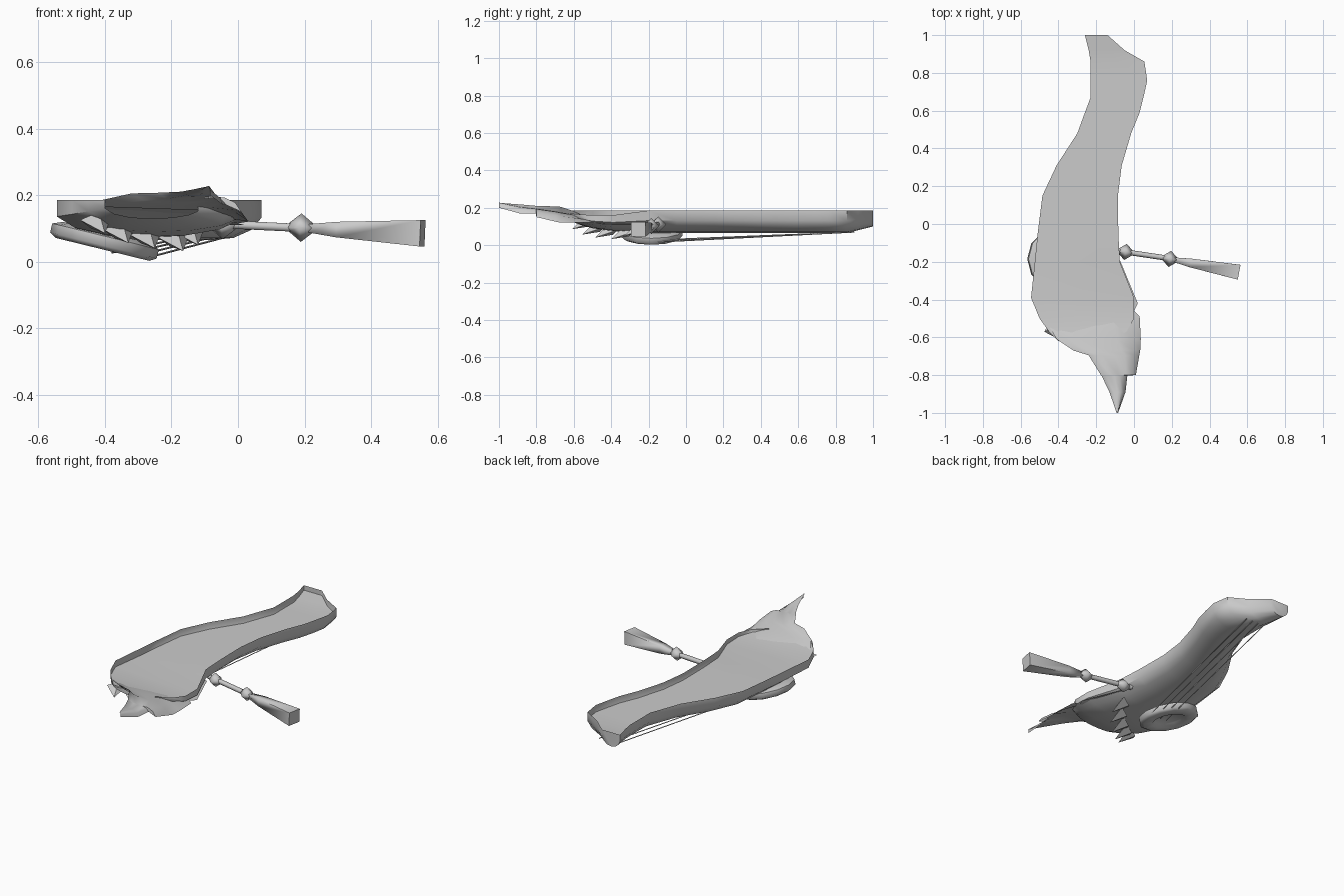
import bpy, bmesh, math
from mathutils import Vector, Matrix

if "Cube" in bpy.data.objects:
    bpy.data.objects.remove(bpy.data.objects["Cube"])


def make(name, bm, smooth=None):
    bmesh.ops.remove_doubles(bm, verts=bm.verts, dist=1e-5)
    bmesh.ops.recalc_face_normals(bm, faces=bm.faces)
    me = bpy.data.meshes.new(name)
    bm.to_mesh(me)
    bm.free()
    ob = bpy.data.objects.new(name, me)
    bpy.context.collection.objects.link(ob)
    if smooth:
        bpy.ops.object.select_all(action='DESELECT')
        ob.select_set(True)
        bpy.context.view_layer.objects.active = ob
        bpy.ops.object.shade_smooth_by_angle(angle=math.radians(smooth))
    return ob


def rod(name, p0, p1, rings, sides, turn=0.0, smooth=None):
    """Loft of regular polygons between two points; rings = (fraction, radius)."""
    p0, p1 = Vector(p0), Vector(p1)
    d = (p1 - p0).normalized()
    side = d.cross(Vector((0, 0, 1))).normalized()
    up = side.cross(d)
    bm = bmesh.new()
    loops = []
    for t, r in rings:
        c = p0.lerp(p1, t)
        angs = [turn + 2 * math.pi * i / sides for i in range(sides)]
        loops.append([bm.verts.new(c + r * (math.cos(a) * side + math.sin(a) * up)) for a in angs])
    for a, b in zip(loops, loops[1:]):
        for i in range(sides):
            j = (i + 1) % sides
            bm.faces.new((a[i], a[j], b[j], b[i]))
    bm.faces.new(loops[0])
    bm.faces.new(loops[-1])
    return make(name, bm, smooth)


def sheet(name, stations, profile, close_first=False):
    """Curved sheet; station = y, left x, right x, left z, right z, middle z."""
    bm = bmesh.new()
    rows = []
    for y, xl, xr, zl, zr, zm in stations:
        row = []
        for t, s in profile:
            z = zl + (zr - zl) * t
            row.append(bm.verts.new((xl + (xr - xl) * t, y, z + (zm - z) * s)))
        rows.append(row)
    for a, b in zip(rows, rows[1:]):
        for i in range(len(profile) - 1):
            bm.faces.new((a[i], a[i + 1], b[i + 1], b[i]))
    if close_first:
        bm.faces.new(rows[0])
    return make(name, bm, 50)


# Hull-shaped body: level rim, upright sides, rounded bottom
R, F = .185, .065
hull = [
    (1.0, -.26, -.14, R, R, .10),
    (.92, -.24, -.05, R, R, .08),
    (.86, -.23, .055, R, R, F),
    (.76, -.23, .07, R, R, F),
    (.67, -.23, .05, R, R, F),
    (.59, -.26, .03, R, R, F),
    (.48, -.30, -.015, R, R, F),
    (.31, -.41, -.065, R, R, F),
    (.15, -.485, -.085, R, R, F),
    (-.05, -.51, -.083, R, R, F),
    (-.20, -.525, -.075, R, R, F),
    (-.39, -.545, .0, R, .16, .075),
    (-.50, -.50, .0, R, .16, .09),
    (-.57, -.45, -.04, R, .165, .11),
    (-.62, -.40, -.12, R, .17, .13),
]
sheet("body_hull", hull,
      [(0, 0), (0, .45), (.1, .75), (.28, .95), (.5, 1), (.72, .95), (.9, .75), (1, .45), (1, 0)],
      close_first=True)
# Shallow deck just below the rim
sheet("body_deck", hull, [(0, .35), (.5, .35), (1, .35)])

# Ragged crest reaching forward from the hull
arch = [(0, 0), (.1, .55), (.28, .93), (.5, 1), (.72, .93), (.9, .55), (1, 0)]
sheet("front_crest", [
    (-.19, -.12, -.075, .12, .11, .115),
    (-.42, -.30, .02, .11, .11, .12),
    (-.46, -.40, .0, .12, .115, .125),
    (-.49, -.48, .03, .13, .12, .135),
    (-.61, -.41, .036, .185, .12, .165),
    (-.67, -.32, .033, .205, .12, .175),
    (-.695, -.24, .028, .207, .125, .18),
    (-.80, -.175, .01, .21, .15, .195),
    (-.802, -.172, -.035, .21, .17, .195),
    (-.89, -.13, -.045, .218, .17, .205),
    (-1.0, -.092, -.084, .226, .2, .228),
], arch)

# Tilted disc under the body with a recessed centre
bm = bmesh.new()
sides = 12
outline = [(.0, .022), (.135, .028), (.165, .016), (.165, -.012), (.145, -.024),
           (.095, -.024), (.08, -.008), (.0, -.008)]
loops = [[bm.verts.new((r * math.cos(2 * math.pi * i / sides),
                        r * math.sin(2 * math.pi * i / sides), z))
          for i in range(sides)] for r, z in outline]
for a, b in zip(loops[1:], loops[2:]):
    for i in range(sides):
        j = (i + 1) % sides
        bm.faces.new((a[i], a[j], b[j], b[i]))
bm.faces.new(loops[1])
bm.transform(Matrix.Translation((-.402, -.185, .06)) @ Matrix.Rotation(.24, 4, 'Y'))
make("disc", bm, 60)

# Strings from disc to the far end
for i in range(4):
    t = i / 3
    rod(f"string_{i}", (-.38 + .12 * t, -.18, .027 - .012 * t),
        (-.17 + .12 * t, .9, .07), [(0, .003), (1, .003)], 4)

# Row of teeth below the crest
tips = [(-.40, -.61, .085), (-.33, -.556, .056), (-.25, -.487, .04),
        (-.165, -.40, .032), (-.12, -.33, .05)]
for i, tip in enumerate(tips):
    tip = Vector(tip)
    base = tip + Vector((-.03, .08, .04))
    along = Vector((.045, .04, .0))
    lift = Vector((.012, -.015, .025))
    bm = bmesh.new()
    ring = [bm.verts.new(base + o) for o in (along, lift, -along, -lift)]
    bm.faces.new(ring)
    point = bm.verts.new(tip)
    for k in range(4):
        bm.faces.new((ring[k], ring[(k + 1) % 4], point))
    make(f"tooth_{i}", bm)

# Crank handle: joints, thin rod and flared square grip
rod("crank_rod", (-.10, -.14, .115), (.17, -.18, .102), [(0, .014), (1, .014)], 6, smooth=70)
for name, c in (("inner_joint", (-.045, -.148, .11)), ("outer_joint", (.19, -.185, .102))):
    c = Vector(c)
    d = Vector((.038, -.006, -.001))
    rod(name, c - d, c + d, [(0, .012), (.5, .043), (1, .012)], 4, smooth=100)
rod("grip", (.215, -.19, .1), (.555, -.255, .085),
    [(0, .018), (.25, .033), (1, .056)], 4, math.pi / 4, smooth=89.5)
